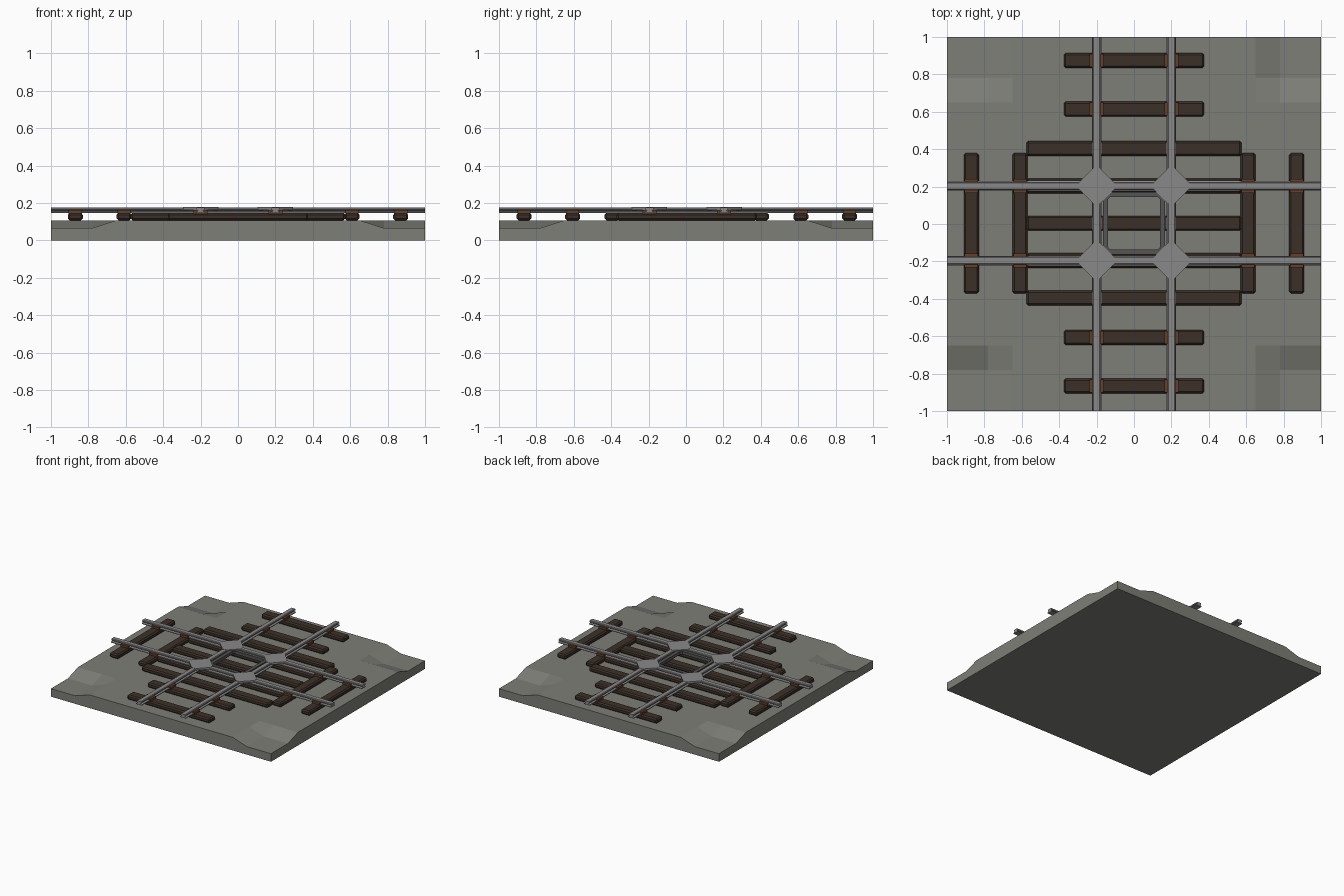
import bpy, bmesh

if "Cube" in bpy.data.objects:
    bpy.data.objects.remove(bpy.data.objects["Cube"])

def material(name, rgb):
    m = bpy.data.materials.new(name)
    m.diffuse_color = (*rgb, 1)
    m.use_nodes = True
    m.node_tree.nodes["Principled BSDF"].inputs["Base Color"].default_value = m.diffuse_color
    return m

STONE = material("stone", (0.21, 0.21, 0.185))
WOOD = material("wood", (0.045, 0.03, 0.022))
RUST = material("rust", (0.13, 0.05, 0.022))
STEEL = material("steel", (0.25, 0.25, 0.25))
DARK = material("dark_steel", (0.09, 0.09, 0.09))
CY = 0.004  # slight y offset of the track layout

def finish(bm, name, mat):
    bmesh.ops.recalc_face_normals(bm, faces=bm.faces)
    me = bpy.data.meshes.new(name)
    bm.to_mesh(me)
    bm.free()
    me.materials.append(mat)
    ob = bpy.data.objects.new(name, me)
    bpy.context.collection.objects.link(ob)
    return ob

def box(name, mat, x, y, sx, sy, z0, z1, bevel=0.0):
    bm = bmesh.new()
    bmesh.ops.create_cube(bm, size=1)
    for v in bm.verts:
        v.co = (x + v.co.x * sx, y + v.co.y * sy, (z0 + z1) / 2 + v.co.z * (z1 - z0))
    if bevel:
        bmesh.ops.bevel(bm, geom=bm.edges[:], offset=bevel, segments=1, affect='EDGES')
    return finish(bm, name, mat)

def prism(name, mat, pts, z0, z1):
    bm = bmesh.new()
    f = bm.faces.new([bm.verts.new((px, py, z0)) for px, py in pts])
    up = bmesh.ops.extrude_face_region(bm, geom=[f])['geom']
    for v in up:
        if isinstance(v, bmesh.types.BMVert):
            v.co.z = z1
    return finish(bm, name, mat)

# Ground slab: raised cross-shaped bed with lowered corners
def ground():
    bm = bmesh.new()
    c = [-1, -0.78, -0.65, 0.65, 0.78, 1]
    top = [[bm.verts.new((x, y, 0.066 if min(abs(x), abs(y)) > 0.7 else 0.108))
            for y in c] for x in c]
    for i in range(5):
        for j in range(5):
            bm.faces.new((top[i][j], top[i + 1][j], top[i + 1][j + 1], top[i][j + 1]))
    rim = [e for e in bm.edges if e.is_boundary]
    new = bmesh.ops.extrude_edge_only(bm, edges=rim)['geom']
    for v in new:
        if isinstance(v, bmesh.types.BMVert):
            v.co.z = 0
    bmesh.ops.contextual_create(bm, geom=[e for e in new if isinstance(e, bmesh.types.BMEdge)])
    finish(bm, "ground_slab", STONE)
ground()

# Sleepers and the rusty rail chairs on them
Z0, Z1 = 0.108, 0.147
for s in (-1, 1):
    for d in (0.61, 0.87):
        box("sleeper_y_track", WOOD, 0, CY + s * d, 0.75, 0.08, Z0, Z1, 0.01)
        box("sleeper_x_track", WOOD, s * d, CY, 0.08, 0.75, Z0, Z1, 0.01)
        for r in (-0.2, 0.2):
            box("rail_chair", RUST, r, CY + s * d, 0.074, 0.07, Z1 - 0.01, 0.164)
            box("rail_chair", RUST, s * d, CY + r, 0.07, 0.074, Z1 - 0.01, 0.164)
for y, length in ((-0.4, 1.15), (-0.2, 1.15), (0, 1.15), (0.2, 1.15), (0.4, 1.15)):
    box("crossing_sleeper", WOOD, 0, CY + y, length, 0.08, Z0, Z1, 0.01)

# Rails: profile swept straight along each track
PROFILE = [(-0.025, 0.147), (0.025, 0.147), (0.025, 0.153), (0.012, 0.158),
           (0.021, 0.165), (0.021, 0.173), (0.016, 0.177),
           (-0.016, 0.177), (-0.021, 0.173), (-0.021, 0.165), (-0.012, 0.158), (-0.025, 0.153)]

def rail(name, offset, along_x):
    bm = bmesh.new()
    ends = []
    for t in (-1, 1):
        ends.append([bm.verts.new((t, offset + a, z) if along_x else (offset + a, t, z))
                     for a, z in PROFILE])
    n = len(PROFILE)
    for i in range(n):
        k = (i + 1) % n
        bm.faces.new((ends[0][i], ends[0][k], ends[1][k], ends[1][i]))
    for e in ends:
        bm.faces.new(e)
    finish(bm, name, STEEL)

for r in (-0.2, 0.2):
    rail("rail_along_y", r, False)
    rail("rail_along_x", CY + r, True)

# Diamond plates where rails cross
a, b = 0.095, 0.018
for x in (-0.2, 0.2):
    for y in (-0.2 + CY, 0.2 + CY):
        pts = [(a, -b), (a, b), (b, a), (-b, a), (-a, b), (-a, -b), (-b, -a), (b, -a)]
        prism("crossing_plate", STEEL, [(x + p, y + q) for p, q in pts], 0.164, 0.179)

# Square guard rail frame with chamfered corners in the centre
def frame():
    bm = bmesh.new()
    loops = []
    for h, c in ((0.167, 0.025), (0.14, 0.012)):
        k = h - c
        pts = [(h, -k), (h, k), (k, h), (-k, h), (-h, k), (-h, -k), (-k, -h), (k, -h)]
        for z in (0.147, 0.172):
            loops.append([bm.verts.new((p, q + CY, z)) for p, q in pts])
    order = [loops[0], loops[1], loops[3], loops[2]]
    for m in range(4):
        p, q = order[m], order[(m + 1) % 4]
        for i in range(8):
            j = (i + 1) % 8
            bm.faces.new((p[i], p[j], q[j], q[i]))
    finish(bm, "guard_rail_frame", DARK)
frame()
